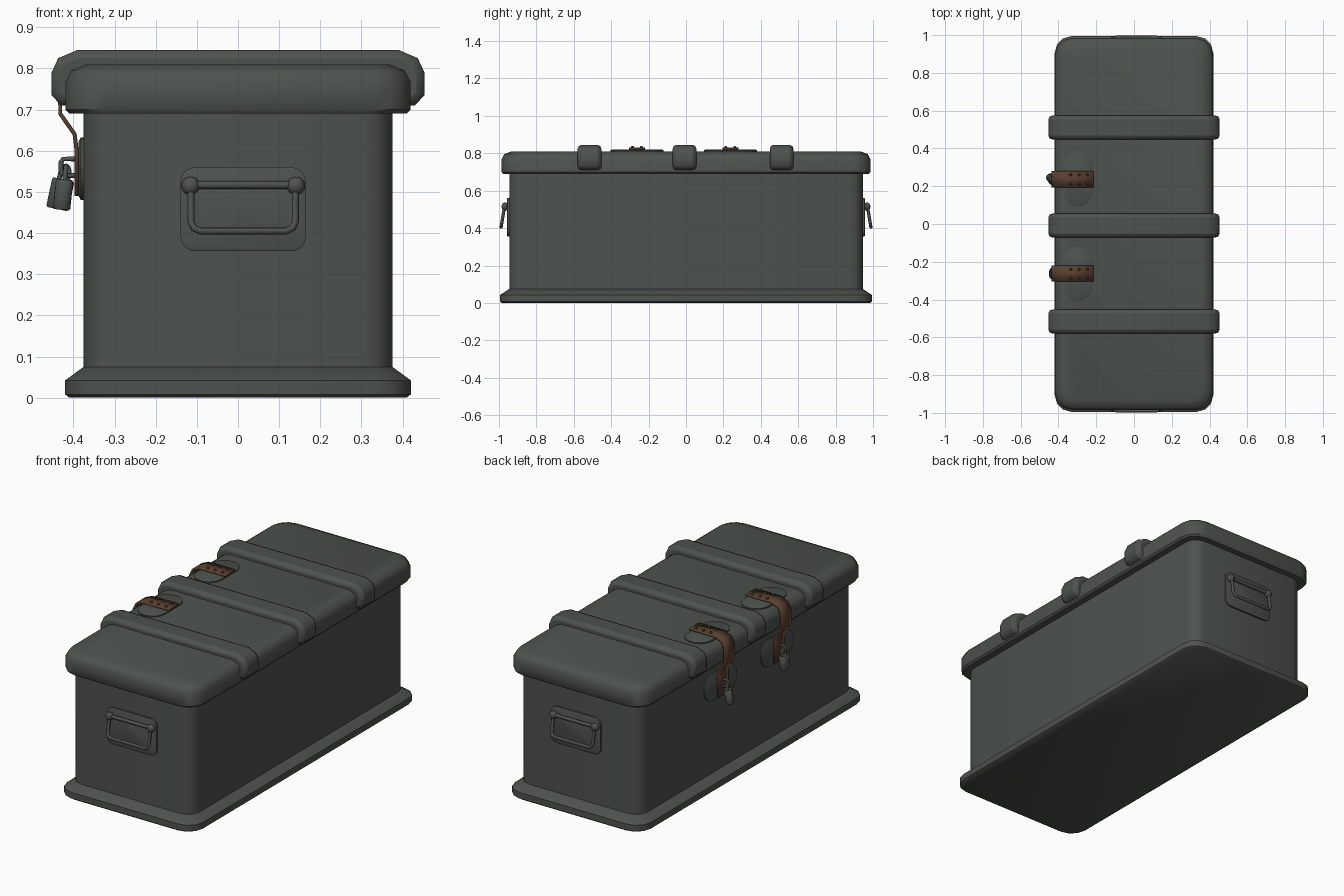
import bpy, bmesh, math
from mathutils import Matrix, Vector

if "Cube" in bpy.data.objects:
    bpy.data.objects.remove(bpy.data.objects["Cube"], do_unlink=True)


def material(name, rgb):
    m = bpy.data.materials.new(name)
    m.use_nodes = True
    m.diffuse_color = (*rgb, 1)
    m.node_tree.nodes["Principled BSDF"].inputs["Base Color"].default_value = (*rgb, 1)
    return m


PAINT = material("grey green paint", (0.075, 0.086, 0.076))
LEATHER = material("brown leather", (0.10, 0.05, 0.028))
RIVET = material("dark brown rivet", (0.055, 0.03, 0.02))


def finish(obj, mat, angle=40):
    obj.data.materials.append(mat)
    bpy.ops.object.select_all(action='DESELECT')
    obj.select_set(True)
    bpy.context.view_layer.objects.active = obj
    bpy.ops.object.shade_smooth_by_angle(angle=math.radians(angle))
    return obj


def from_bmesh(name, bm, mat, angle=40, matrix=Matrix()):
    bmesh.ops.recalc_face_normals(bm, faces=bm.faces)
    mesh = bpy.data.meshes.new(name)
    bm.to_mesh(mesh)
    bm.free()
    obj = bpy.data.objects.new(name, mesh)
    bpy.context.collection.objects.link(obj)
    obj.matrix_world = matrix
    return finish(obj, mat, angle)


def loft(name, rings, mat, segs=3, angle=40, matrix=Matrix()):
    """Stack rounded rectangles given as (half x, half y, corner radius, z)."""
    bm = bmesh.new()
    loops = []
    for hx, hy, r, z in rings:
        loop = []
        for q, (sx, sy) in enumerate([(1, 1), (-1, 1), (-1, -1), (1, -1)]):
            for i in range(segs + 1):
                a = (q + i / segs) * math.pi / 2
                loop.append(bm.verts.new((sx * (hx - r) + r * math.cos(a),
                                          sy * (hy - r) + r * math.sin(a), z)))
        loops.append(loop)
    n = len(loops[0])
    for a, b in zip(loops, loops[1:]):
        for i in range(n):
            bm.faces.new((a[i], a[(i + 1) % n], b[(i + 1) % n], b[i]))
    bm.faces.new(loops[0])
    bm.faces.new(loops[-1])
    return from_bmesh(name, bm, mat, angle, matrix)


def tube(name, points, radius, mat):
    """Round bar along a path."""
    cu = bpy.data.curves.new(name, 'CURVE')
    cu.dimensions = '3D'
    cu.bevel_depth = radius
    cu.bevel_resolution = 2
    cu.use_fill_caps = True
    sp = cu.splines.new('POLY')
    sp.points.add(len(points) - 1)
    for p, co in zip(sp.points, points):
        p.co = (*co, 1)
    obj = bpy.data.objects.new(name, cu)
    bpy.context.collection.objects.link(obj)
    bpy.ops.object.select_all(action='DESELECT')
    obj.select_set(True)
    bpy.context.view_layer.objects.active = obj
    bpy.ops.object.convert(target='MESH')
    return finish(bpy.context.object, mat, 60)


def ball(name, co, scale, mat):
    bm = bmesh.new()
    bmesh.ops.create_uvsphere(bm, u_segments=12, v_segments=8, radius=1)
    bmesh.ops.transform(bm, matrix=Matrix.Diagonal((*scale, 1)), verts=bm.verts)
    return from_bmesh(name, bm, mat, 60, Matrix.Translation(co))


# Trunk body, with flared foot
loft("foot", [(0.41, 0.985, 0.09, 0), (0.42, 0.995, 0.09, 0.008),
              (0.42, 0.995, 0.09, 0.042), (0.375, 0.945, 0.07, 0.075)], PAINT)
loft("body", [(0.375, 0.945, 0.07, 0.07), (0.375, 0.945, 0.07, 0.70)], PAINT)

# Lid with rounded top edge
loft("lid", [(0.41, 0.978, 0.09, 0.69), (0.419, 0.986, 0.095, 0.70),
             (0.419, 0.986, 0.095, 0.768), (0.405, 0.972, 0.09, 0.795),
             (0.368, 0.935, 0.07, 0.81)], PAINT)

# Three raised bands wrapped across the lid
half = [(0.40, 0.71), (0.43, 0.71), (0.453, 0.735), (0.453, 0.79),
        (0.437, 0.825), (0.39, 0.845)]
outline = half + [(-x, z) for x, z in reversed(half)]
for name, y in (("front_band", -0.516), ("middle_band", -0.008), ("back_band", 0.511)):
    bm = bmesh.new()
    face = bm.faces.new([bm.verts.new((x, y - 0.063, z)) for x, z in outline])
    res = bmesh.ops.extrude_face_region(bm, geom=[face])
    moved = [v for v in res["geom"] if isinstance(v, bmesh.types.BMVert)]
    bmesh.ops.translate(bm, vec=(0, 0.126, 0), verts=moved)
    band = from_bmesh(name, bm, PAINT, 50)
    bev = band.modifiers.new("soft edge", 'BEVEL')
    bev.width = 0.02
    bev.segments = 2
    bev.limit_method = 'ANGLE'
    bev.angle_limit = math.radians(60)

# End handles: plate, knobs, bar and hanging bail
HX = 0.0125
for name, s in (("front", -1), ("back", 1)):
    rot = Matrix.Rotation(s * -math.pi / 2, 4, 'X')
    loft(name + "_handle_plate", [(0.152, 0.102, 0.035, 0), (0.152, 0.102, 0.035, 0.011),
                                  (0.148, 0.098, 0.032, 0.013)], PAINT, 4,
         matrix=Matrix.Translation((HX, s * 0.944, 0.458)) @ rot)
    y = s * 0.968
    for side in (-1, 1):
        ball(name + "_handle_knob", (HX + side * 0.128, y, 0.515), (0.022, 0.018, 0.022), PAINT)
    tube(name + "_handle_bar", [(HX - 0.128, y, 0.517), (HX + 0.128, y, 0.517)], 0.010, PAINT)
    bail = []
    for side in (-1, 1):
        arm = [(0.127, 0.515), (0.127, 0.428), (0.120, 0.412), (0.104, 0.405)]
        pts = [(HX + side * x, s * (0.97 + (0.515 - z) * 0.17), z) for x, z in arm]
        bail += pts if side < 0 else pts[::-1]
    tube(name + "_handle_bail", bail, 0.0085, PAINT)

# Latches: oval plates, leather strap with rivets, staple and padlock
strap_path = [(-0.215, 0.825), (-0.375, 0.825), (-0.415, 0.808), (-0.432, 0.775),
              (-0.432, 0.69), (-0.418, 0.67), (-0.397, 0.64), (-0.392, 0.60), (-0.392, 0.49)]
for name, y, tilt, swing in (("front", -0.262, 6, 0), ("back", 0.237, 12, 35)):
    oval = [(0.076, 0.142, 0.076, 0), (0.076, 0.142, 0.076, 0.008), (0.066, 0.132, 0.066, 0.013)]
    loft(name + "_lid_plate", oval, PAINT, 8, matrix=Matrix.Translation((-0.297, y, 0.808)))
    loft(name + "_wall_plate", oval, PAINT, 8,
         matrix=Matrix.Translation((-0.374, y, 0.556)) @ Matrix.Rotation(-math.pi / 2, 4, 'Y'))

    bm = bmesh.new()
    rows = [[bm.verts.new((x, y + d, z)) for d in (-0.043, 0.043)] for x, z in strap_path]
    for a, b in zip(rows, rows[1:]):
        bm.faces.new((a[0], a[1], b[1], b[0]))
    strap = from_bmesh(name + "_strap", bm, LEATHER, 50)
    sol = strap.modifiers.new("thickness", 'SOLIDIFY')
    sol.thickness = 0.010
    sol.offset = 0
    for i in range(3):
        for d in (-0.024, 0.024):
            ball(name + "_strap_rivet", (-0.245 - i * 0.045, y + d, 0.831),
                 (0.008, 0.008, 0.008), RIVET)

    tube(name + "_staple", [(-0.375, y, 0.58), (-0.425, y, 0.58), (-0.43, y, 0.572),
                            (-0.43, y, 0.548), (-0.422, y, 0.54), (-0.375, y, 0.54)], 0.006, PAINT)
    pose = (Matrix.Translation((-0.418, y, 0.56)) @ Matrix.Rotation(math.radians(tilt), 4, 'Y')
            @ Matrix.Rotation(math.radians(swing), 4, 'Z'))
    loft(name + "_padlock", [(0.018, 0.028, 0.017, -0.104), (0.021, 0.031, 0.019, -0.100),
                             (0.021, 0.031, 0.019, -0.034), (0.018, 0.028, 0.017, -0.030)],
         PAINT, 4, matrix=pose)
    hoop = [Vector((0, -0.018, -0.035))]
    hoop += [Vector((0, -0.018 * math.cos(a * math.pi / 6), 0.018 * math.sin(a * math.pi / 6) - 0.015))
             for a in range(7)]
    hoop.append(Vector((0, 0.018, -0.035)))
    tube(name + "_shackle", [pose @ p for p in hoop], 0.006, PAINT)
